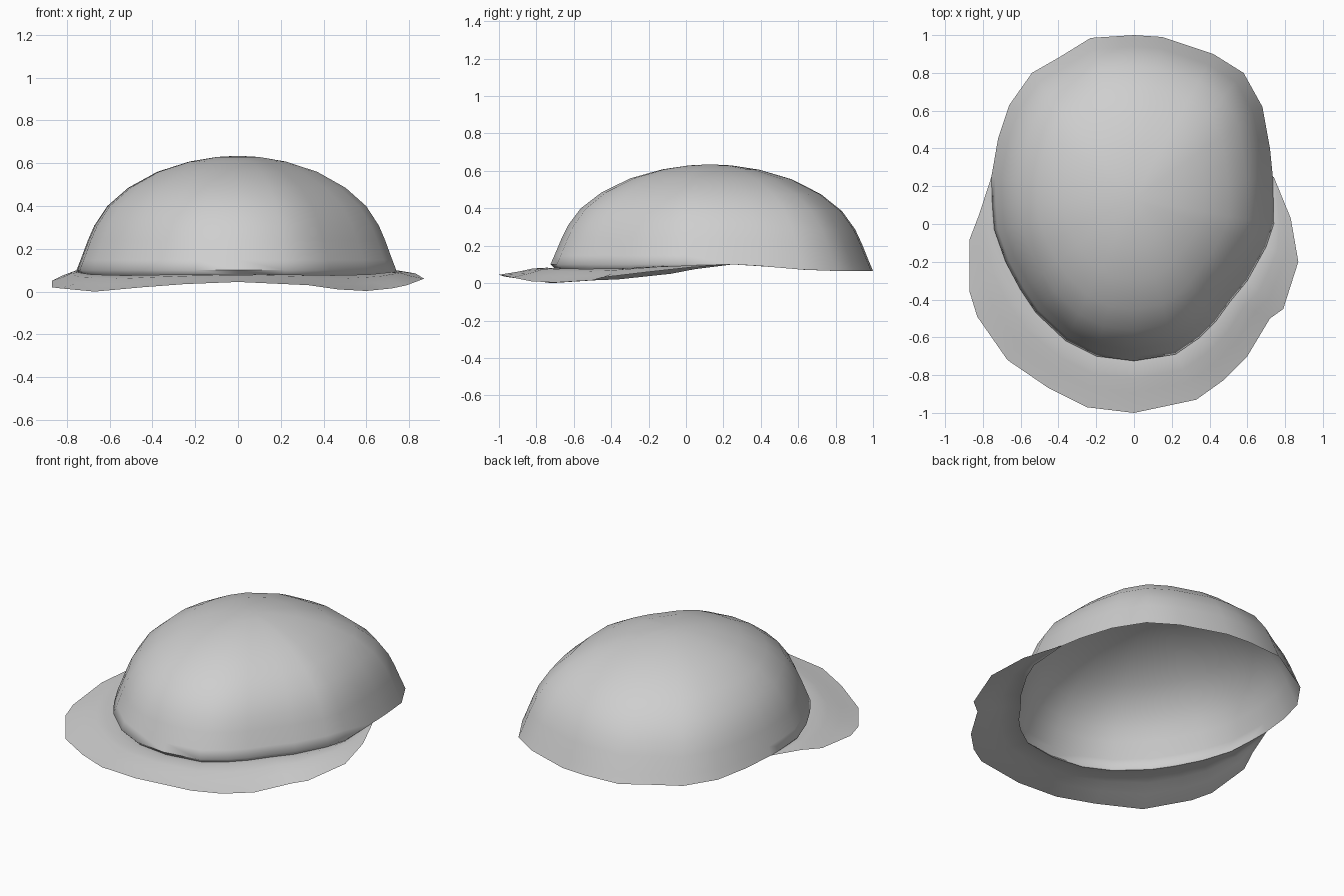
import bpy
import bmesh
from mathutils import Vector

cube = bpy.data.objects.get("Cube")
if cube:
    bpy.data.objects.remove(cube, do_unlink=True)

grey = bpy.data.materials.new("light_grey")
grey.use_nodes = True
colour = (0.62, 0.62, 0.62, 1)
grey.diffuse_color = colour
grey.node_tree.nodes["Principled BSDF"].inputs["Base Color"].default_value = colour

# Front part of the dome outline, from the left side round to the right side
FRONT_RIM = [(.735, .25), (.74, 0), (.7, -.12), (.6, -.3), (.51, -.41),
             (.43, -.52), (.35, -.6), (.22, -.69), (0, -.725), (-.2, -.7),
             (-.36, -.62), (-.52, -.47), (-.6, -.35), (-.68, -.2),
             (-.74, -.03), (-.75, .1), (-.755, .25)]
# Outer brim edge, one point for each point of the front outline
BRIM_EDGE = [(.74, .25, .1), (.83, .03, .085), (.87, -.2, .06), (.79, -.45, .03),
             (.72, -.5, .015), (.6, -.7, .003), (.47, -.83, .01), (.33, -.93, .03),
             (0, -1, .045), (-.25, -.97, .035), (-.45, -.87, .02), (-.67, -.72, 0),
             (-.83, -.49, .015), (-.87, -.36, .02), (-.87, -.08, .05),
             (-.82, .05, .075), (-.755, .25, .1)]
# Rest of the outline, round the open back
BACK_RIM = [(-.72, .45), (-.66, .63), (-.54, .8), (-.4, .88), (-.23, .985),
            (0, 1), (.15, .99), (.42, .9), (.58, .8), (.68, .62), (.72, .4)]
# Dome profile: spread from the crown, and height from rim to crown
PROFILE = [(.975, .09), (.93, .26), (.89, .39), (.81, .56), (.68, .72),
           (.5, .86), (.3, .95), (.13, .99)]
CROWN = Vector((0, .13, .635))


def rim_point(p):
    """Lift an outline point to the gently dipping rim height."""
    x, y = p
    return Vector((x, y, .1 - .035 * max(0, min(1, (y - .3) / .4))))


def tucked(p):
    """Fold the front of the rim in under the dome."""
    depth = max(0, min(1, (.25 - p.y) / .5))
    inner = p.lerp(CROWN, .03 * depth)
    inner.z = p.z - .025 * depth
    return inner


def skin(bm, rows, closed):
    """Join successive rows of vertices with quads."""
    for low, high in zip(rows, rows[1:]):
        count = len(low)
        for i in range(count if closed else count - 1):
            j = (i + 1) % count
            quad = list(dict.fromkeys((low[i], high[i], high[j], low[j])))
            bm.faces.new(quad)


def finish(bm, name, angle):
    bmesh.ops.remove_doubles(bm, verts=bm.verts, dist=.0005)
    bmesh.ops.recalc_face_normals(bm, faces=bm.faces)
    if sum(f.normal.z * f.calc_area() for f in bm.faces) < 0:
        bmesh.ops.reverse_faces(bm, faces=bm.faces)
    mesh = bpy.data.meshes.new(name)
    bm.to_mesh(mesh)
    bm.free()
    mesh.materials.append(grey)
    obj = bpy.data.objects.new(name, mesh)
    bpy.context.collection.objects.link(obj)
    bpy.ops.object.select_all(action='DESELECT')
    bpy.context.view_layer.objects.active = obj
    obj.select_set(True)
    bpy.ops.object.shade_smooth_by_angle(angle=angle)
    return obj


# Open domed shell, with its front edge folded under
bm = bmesh.new()
rim = [rim_point(p) for p in FRONT_RIM + BACK_RIM]
rows = [[bm.verts.new(tucked(p)) for p in rim], [bm.verts.new(p) for p in rim]]
for spread, height in PROFILE:
    row = []
    for p in rim:
        q = CROWN.lerp(p, spread)
        q.z = p.z + (CROWN.z - p.z) * height
        row.append(bm.verts.new(q))
    rows.append(row)
skin(bm, rows, True)
crown = bm.verts.new(CROWN)
top = rows[-1]
for i, v in enumerate(top):
    bm.faces.new((v, crown, top[(i + 1) % len(top)]))
finish(bm, "dome_shell", 1.2)

# Thin drooping brim round the front, raised slightly beside the dome
bm = bmesh.new()
rows = []
for t, lift in ((0, 0), (.15, .012), (.4, .015), (.65, .006), (1, 0)):
    row = []
    for p, edge in zip(FRONT_RIM, BRIM_EDGE):
        start, end = tucked(rim_point(p)), Vector(edge)
        q = start.lerp(end, t)
        q.z += lift * min(1, (end - start).length / .2)
        row.append(bm.verts.new(q))
    rows.append(row)
skin(bm, rows, False)
finish(bm, "front_brim", 1.2)
